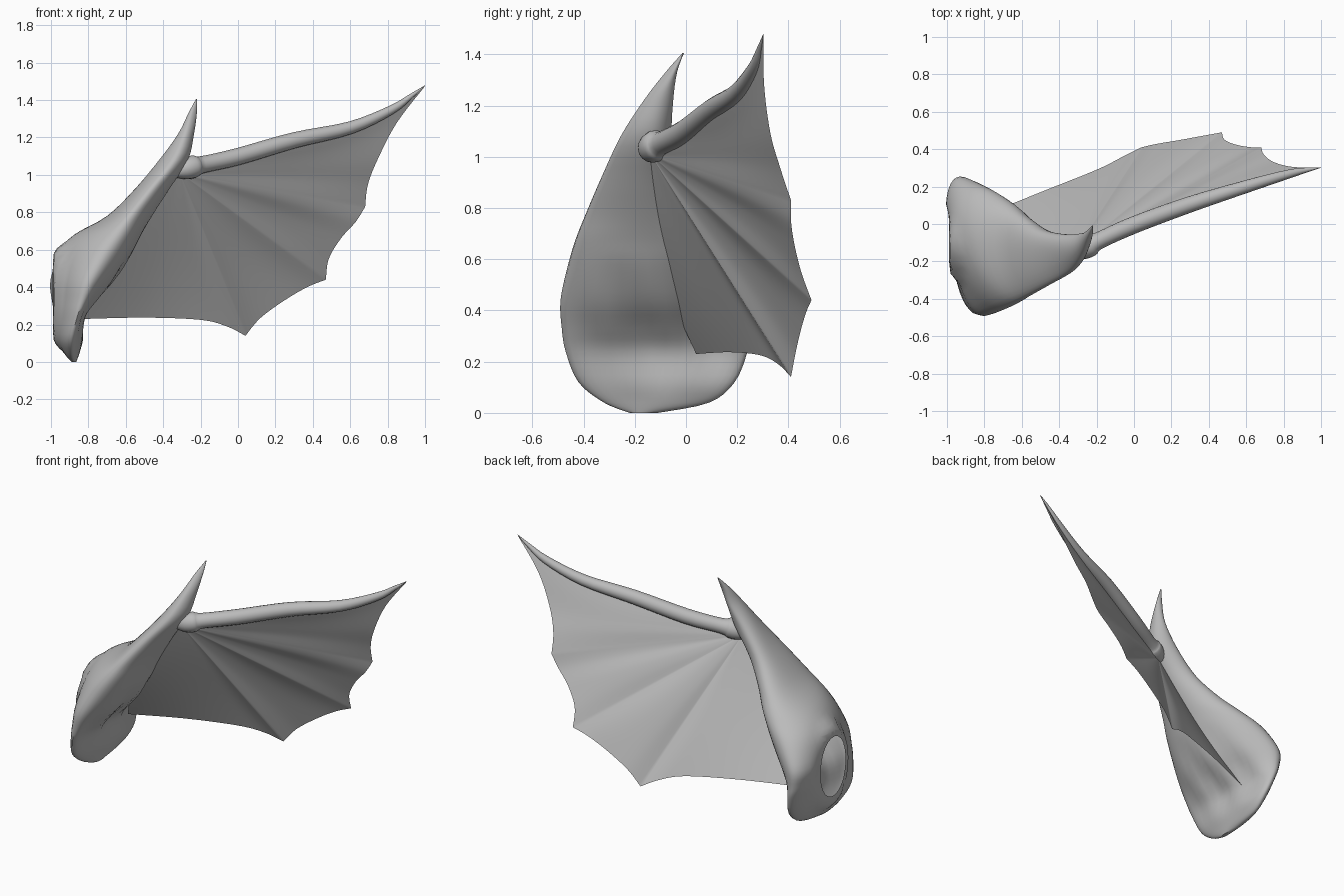
import bpy, bmesh, math
from mathutils import Vector

if "Cube" in bpy.data.objects:
    bpy.data.objects.remove(bpy.data.objects["Cube"])

grey = bpy.data.materials.new("grey")
grey.diffuse_color = (0.5, 0.5, 0.5, 1)
grey.use_nodes = True
grey.node_tree.nodes["Principled BSDF"].inputs["Base Color"].default_value = grey.diffuse_color


def make(name, bm, angle=50):
    bmesh.ops.remove_doubles(bm, verts=bm.verts, dist=0.0005)
    bmesh.ops.recalc_face_normals(bm, faces=bm.faces)
    me = bpy.data.meshes.new(name)
    bm.to_mesh(me)
    bm.free()
    ob = bpy.data.objects.new(name, me)
    bpy.context.collection.objects.link(ob)
    me.materials.append(grey)
    bpy.context.view_layer.objects.active = ob
    ob.select_set(True)
    bpy.ops.object.shade_smooth_by_angle(angle=math.radians(angle))
    ob.select_set(False)
    return ob


def hermite(a, b, c, d, t, k=1.0):
    m0, m1 = (c - a) * 0.5 * k, (d - b) * 0.5 * k
    return (b * (2*t**3 - 3*t*t + 1) + m0 * (t**3 - 2*t*t + t)
            + c * (3*t*t - 2*t**3) + m1 * (t**3 - t*t))


def smooth_path(pts, n):
    pts = [Vector(p) for p in pts]
    q = [pts[0]] + pts + [pts[-1]]
    out = [hermite(*q[i:i + 4], j / n) for i in range(len(pts) - 1) for j in range(n)]
    return out + [pts[-1]]


def grid(bm, rows, closed=False):
    vs = [[bm.verts.new(p) for p in r] for r in rows]
    for a, b in zip(vs, vs[1:]):
        n = len(a)
        for j in range(n if closed else n - 1):
            bm.faces.new((a[j], a[(j + 1) % n], b[(j + 1) % n], b[j]))
    return vs


# Shoulder: height, then outer, front, inner and back points (x, y) of each section
levels = [
    (0.00, -.89, -.17, -.88, -.22, -.865, -.17, -.88, -.11),
    (0.04, -.925, -.12, -.89, -.32, -.85, -.12, -.88, .09),
    (0.12, -.965, -.11, -.89, -.42, -.83, -.10, -.88, .19),
    (0.24, -.985, -.10, -.86, -.47, -.83, -.08, -.91, .24),
    (0.33, -.99, -.10, -.83, -.485, -.77, -.08, -.93, .25),
    (0.44, -.99, -.09, -.79, -.49, -.67, -.08, -.92, .25),
    (0.58, -.96, -.08, -.72, -.46, -.575, -.10, -.82, .20),
    (0.68, -.875, -.09, -.655, -.43, -.52, -.12, -.71, .13),
    (0.78, -.70, -.12, -.58, -.39, -.46, -.14, -.61, .05),
    (0.92, -.555, -.14, -.47, -.33, -.37, -.15, -.49, -.03),
    (1.08, -.42, -.14, -.34, -.255, -.268, -.13, -.37, -.055),
    (1.22, -.32, -.11, -.28, -.165, -.235, -.10, -.28, -.05),
    (1.33, -.265, -.055, -.25, -.08, -.22, -.05, -.245, -.035),
    (1.405, -.225, -.011, -.222, -.014, -.219, -.011, -.222, -.008),
]
# Oval opening on the outer side: centre and radii in y and z
HY, HZ, RY, RZ = -0.10, 0.35, 0.13, 0.19


def oval(p):
    return ((p.y - HY) / RY) ** 2 + ((p.z - HZ) / RZ) ** 2


rails = []
for k in range(4):
    rails.append(smooth_path([(l[1 + 2*k], l[2 + 2*k], l[0]) for l in levels], 4))
rows = []
for ring in zip(*rails):
    row = []
    for k in range(4):
        a, b, c, d = (ring[(k + o) % 4] for o in (-1, 0, 1, 2))
        for j in range(10):
            p = hermite(a, b, c, d, j / 10, 1.5)
            # soft folds on the lower inner side
            w = max(0, 1 - abs(p.z - 0.34) / 0.28) * (k in (1, 2))
            w *= math.sin(math.pi * (j / 10 + (k == 2)) / 2) ** 2
            p.x += 0.018 * w * math.sin(26 * p.y + 9 * p.z)
            # flat rim around the opening
            if k in (0, 3) and p.x < -0.8:
                w = min(1, max(0, (2.6 - oval(p)) / 1.4))
                p.x += (-0.988 - p.x) * w * w * (3 - 2 * w)
            row.append(p)
    rows.append(row)
bm = bmesh.new()
vs = grid(bm, rows, True)
bm.faces.new(vs[0])
bm.faces.new(vs[-1])
bmesh.ops.recalc_face_normals(bm, faces=bm.faces)


def outer_faces(limit):
    bm.normal_update()
    return [f for f in bm.faces if f.normal.x < -0.2 and oval(f.calc_center_median()) < limit]


# Cut the rim with planes tangent to the oval, then remove the middle
for i in range(24):
    a = math.tau * i / 24
    n = Vector((0, math.cos(a) / RY, math.sin(a) / RZ))
    co = Vector((0, HY + RY * math.cos(a), HZ + RZ * math.sin(a)))
    fs = [f for f in outer_faces(1.7) if (f.calc_center_median() - co).length < 1.05
          and oval(Vector((0, f.calc_center_median().y, f.calc_center_median().z))) > 0.4
          and (f.calc_center_median() - co).yz.length < 0.09]
    geom = set(fs) | {e for f in fs for e in f.edges} | {v for f in fs for v in f.verts}
    bmesh.ops.bisect_plane(bm, geom=list(geom), dist=0.0005, plane_co=co, plane_no=n)
bmesh.ops.delete(bm, geom=outer_faces(1.0), context='FACES')
make("shoulder", bm)

# Wing arm: tapered tube with a knuckle at the shoulder end, (x, y, z, radius)
arm = [(-.36, -.15, 1.01, .02), (-.29, -.135, 1.03, .055), (-.235, -.115, 1.045, .06),
       (-.19, -.09, 1.055, .046), (0, -.005, 1.098, .046), (.3, .105, 1.185, .043),
       (.6, .20, 1.252, .034), (.82, .265, 1.348, .024), (.93, .29, 1.425, .012),
       (1.0, .302, 1.478, .001)]
path = smooth_path([a[:3] for a in arm], 4)
radii = [v.x for v in smooth_path([(a[3], 0, 0) for a in arm], 4)]
rows = []
for i, (p, r) in enumerate(zip(path, radii)):
    t = (path[min(i + 1, len(path) - 1)] - path[max(i - 1, 0)]).normalized()
    u = t.cross(Vector((0, 0, 1))).normalized()
    w = u.cross(t)
    rows.append([p + r * (u * math.cos(a) + w * math.sin(a))
                 for a in (math.tau * j / 16 for j in range(16))])
bm = bmesh.new()
vs = grid(bm, rows, True)
bm.faces.new(vs[0])
bm.faces.new(vs[-1])
make("wing_arm", bm)

# Wing skin: fan from the shoulder to a scalloped edge, one list per scallop
scallops = [
    [(-.82, .04, .23), (-.5, .17, .237), (-.2, .29, .225), (-.06, .36, .19), (.04, .41, .14)],
    [(.04, .41, .14), (.12, .428, .235), (.25, .45, .33), (.37, .472, .40), (.47, .49, .44)],
    [(.47, .49, .44), (.485, .45, .55), (.55, .423, .66), (.63, .41, .75), (.68, .41, .83)],
    [(.68, .41, .83), (.695, .37, .95), (.75, .33, 1.09), (.85, .305, 1.28), (1.0, .302, 1.475)],
]
root = Vector((-.31, -.14, 1.01))
normal = Vector((.42, -.88, -.2)).normalized()
rows = []
N = 20
for s, pts in enumerate(scallops):
    edge = smooth_path(pts, 6)
    for i, e in enumerate(edge[:-1] if s < 3 else edge):
        t = i / (len(edge) - 1)
        row = []
        for j in range(N + 1):
            v = j / N
            p = root.lerp(e, v)
            bulge = math.sin(math.pi * v)
            # billow between the ribs
            p = p - normal * (0.018 * v * bulge * math.sin(math.pi * t) ** 2)
            # inner edge tucked into the shoulder
            if s == 0:
                p.y -= 0.06 * bulge * (1 - t) ** 2
                p.x -= 0.06 * bulge * (1 - t) ** 2
            # upper edge following the arm
            if s == 3:
                sag = math.sin(math.pi * v ** 1.8) * t * t
                p.z -= 0.075 * sag
                p.y += 0.025 * sag
            row.append(p)
        rows.append(row)
bm = bmesh.new()
grid(bm, rows)
make("wing_skin", bm, 60)
